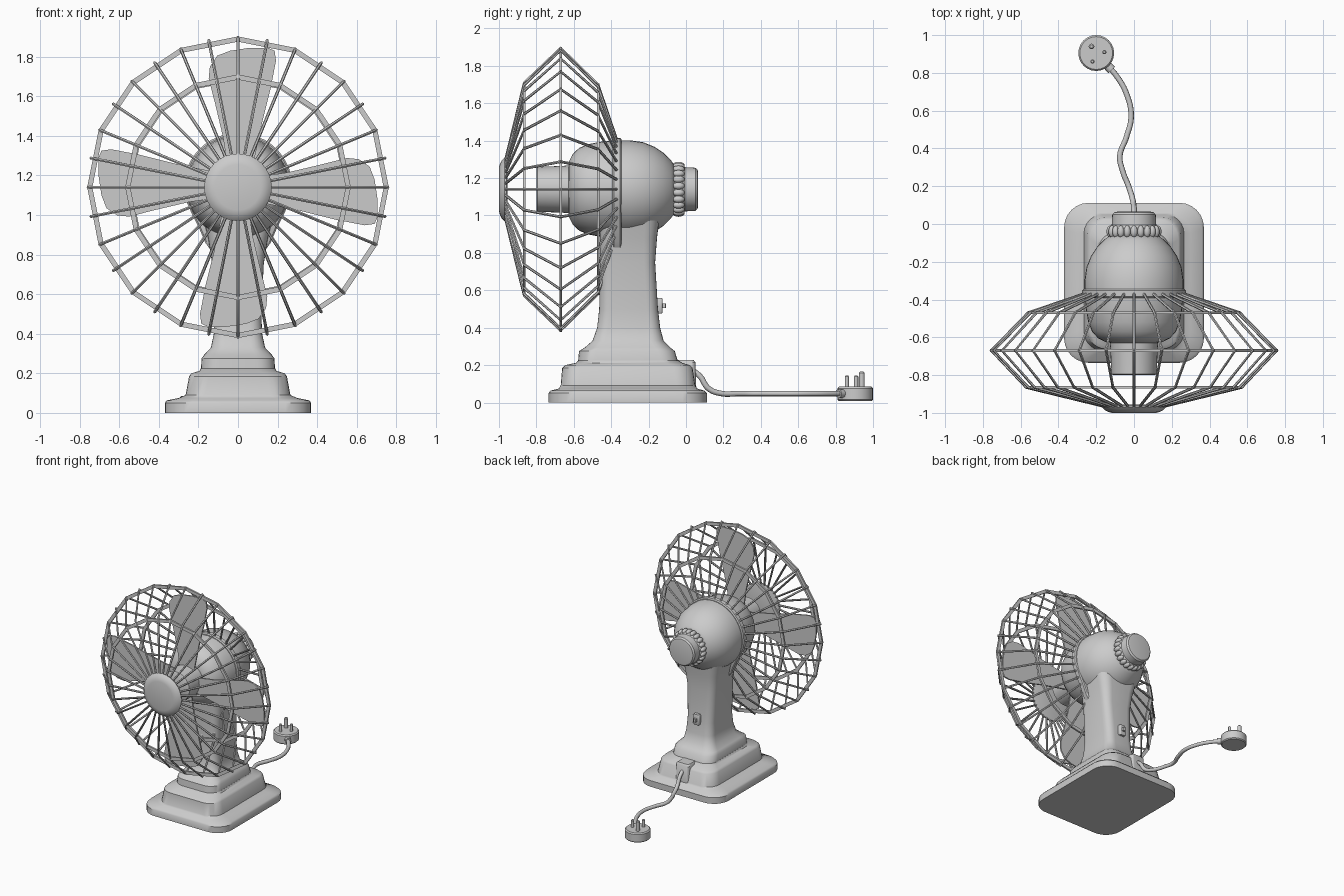
import bpy, bmesh, math
from math import sin, cos, pi
from mathutils import Vector

if "Cube" in bpy.data.objects:
    bpy.data.objects.remove(bpy.data.objects["Cube"])

AXIS_Z = 1.14


def finish(name, bm, angle=35):
    bmesh.ops.recalc_face_normals(bm, faces=bm.faces)
    me = bpy.data.meshes.new(name)
    bm.to_mesh(me)
    bm.free()
    ob = bpy.data.objects.new(name, me)
    bpy.context.collection.objects.link(ob)
    select(ob)
    if angle:
        bpy.ops.object.shade_smooth_by_angle(angle=math.radians(angle))
    return ob


def select(ob):
    bpy.ops.object.select_all(action='DESELECT')
    ob.select_set(True)
    bpy.context.view_layer.objects.active = ob


def loft(name, rings, closed=False, angle=35):
    """Skin equal-length point rings; cap the ends unless closed."""
    bm = bmesh.new()
    vs = [[bm.verts.new(p) for p in r] for r in rings]
    n = len(vs[0])
    pairs = list(zip(vs, vs[1:])) + ([(vs[-1], vs[0])] if closed else [])
    for a, b in pairs:
        for i in range(n):
            j = (i + 1) % n
            bm.faces.new((a[i], a[j], b[j], b[i]))
    if not closed:
        bm.faces.new(vs[0])
        bm.faces.new(vs[-1])
    return finish(name, bm, angle)


def polar(r, a, y):
    return (r * sin(a), y, AXIS_Z + r * cos(a))


def lathe(name, profile, n=40, closed=False, angle=35):
    """Turn (y, radius) points around the fan axis."""
    return loft(name, [[polar(r, 2 * pi * i / n, y) for i in range(n)] for y, r in profile],
                closed, angle)


def rounded_rect(z, hx, y0, y1, rad, steps=6):
    pts = []
    for k, (sx, cy) in enumerate([(1, y1 - rad), (-1, y1 - rad), (-1, y0 + rad), (1, y0 + rad)]):
        for s in range(steps + 1):
            a = (k + s / steps) * pi / 2
            pts.append((sx * (hx - rad) + rad * cos(a), cy + rad * sin(a), z))
    return pts


def stack(name, sections, angle=40):
    return loft(name, [rounded_rect(*s) for s in sections], angle=angle)


def tubes(name, paths, radius, kind='POLY', res=1):
    """Round wires along point paths, converted to mesh."""
    cu = bpy.data.curves.new(name, 'CURVE')
    cu.dimensions = '3D'
    cu.bevel_depth, cu.bevel_resolution, cu.use_fill_caps = radius, res, True
    for path in paths:
        sp = cu.splines.new(kind)
        if kind == 'BEZIER':
            sp.bezier_points.add(len(path) - 1)
            for bp, p in zip(sp.bezier_points, path):
                bp.co = p
                bp.handle_left_type = bp.handle_right_type = 'AUTO'
            sp.resolution_u = 6
        else:
            sp.points.add(len(path) - 1)
            for pt, p in zip(sp.points, path):
                pt.co = (*p, 1)
    ob = bpy.data.objects.new(name, cu)
    bpy.context.collection.objects.link(ob)
    select(ob)
    bpy.ops.object.convert(target='MESH')
    bpy.ops.object.shade_smooth_by_angle(angle=math.radians(50))
    return ob


def upright(name, x, y, profile, n=24):
    """Turn (z, radius) points around a vertical axis."""
    return loft(name, [[(x + r * cos(2 * pi * i / n), y + r * sin(2 * pi * i / n), z)
                        for i in range(n)] for z, r in profile])


# Stepped base
stack('base', [
    (0.0, 0.37, -0.735, 0.112, 0.13), (0.05, 0.37, -0.735, 0.112, 0.13),
    (0.063, 0.36, -0.725, 0.10, 0.13), (0.075, 0.30, -0.68, 0.06, 0.11),
    (0.09, 0.265, -0.67, 0.05, 0.10), (0.185, 0.247, -0.662, 0.035, 0.10),
    (0.20, 0.235, -0.645, 0.02, 0.10), (0.212, 0.195, -0.59, -0.02, 0.09),
    (0.225, 0.188, -0.575, -0.04, 0.09)])

# Neck flaring out of the base and into the motor
stack('neck', [
    (0.21, 0.188, -0.578, -0.04, 0.09), (0.275, 0.184, -0.572, -0.06, 0.09),
    (0.295, 0.17, -0.54, -0.085, 0.08), (0.33, 0.137, -0.50, -0.12, 0.07),
    (0.40, 0.122, -0.475, -0.138, 0.06), (0.50, 0.118, -0.464, -0.15, 0.06),
    (0.75, 0.13, -0.46, -0.165, 0.06), (0.88, 0.15, -0.46, -0.155, 0.07),
    (1.0, 0.18, -0.47, -0.14, 0.08)])

# Motor housing, hub and rear knob
lathe('motor_housing', [
    (-0.63, 0.12), (-0.625, 0.15), (-0.605, 0.19), (-0.57, 0.222), (-0.52, 0.242),
    (-0.45, 0.255), (-0.37, 0.262), (-0.30, 0.262), (-0.23, 0.252), (-0.17, 0.228),
    (-0.12, 0.195), (-0.08, 0.155), (-0.06, 0.125)])
lathe('blade_hub', [(-0.80, 0.112), (-0.795, 0.12), (-0.66, 0.125), (-0.60, 0.13)])
lathe('rear_knob', [(-0.08, 0.125), (-0.02, 0.13), (-0.005, 0.118), (0.05, 0.115),
                    (0.062, 0.105), (0.065, 0.09)])
bm = bmesh.new()
for i in range(22):
    res = bmesh.ops.create_uvsphere(bm, u_segments=10, v_segments=8, radius=1)
    c = Vector(polar(0.128, 2 * pi * i / 22, -0.04))
    for v in res['verts']:
        v.co = Vector((v.co.x * 0.019, v.co.y * 0.033, v.co.z * 0.019)) + c
finish('knob_grips', bm, 60)

# Teardrop flange around the motor, running down the neck
half = [(0.275 * sin(a), 0.275 * cos(a)) for a in (i * pi / 18 for i in range(11))]
half += [(0.235, -0.13), (0.195, -0.21), (0.165, -0.28), (0.14, -0.315), (0.09, -0.33)]
outline = half + [(-x, z) for x, z in reversed(half[1:])]
loft('motor_flange', [[(x * s, y, AXIS_Z + z * s) for x, z in outline]
                      for y, s in ((-0.392, 0.97), (-0.385, 1), (-0.352, 1), (-0.345, 0.97))])

# Four flat blades
shape = [(-0.05, 0.08), (-0.075, 0.25), (-0.115, 0.42), (-0.148, 0.55), (-0.142, 0.61),
         (-0.105, 0.665), (-0.04, 0.69), (0.06, 0.705), (0.15, 0.705), (0.185, 0.69),
         (0.192, 0.64), (0.165, 0.50), (0.12, 0.32), (0.07, 0.08)]
for k in range(4):
    ca, sa = cos(k * pi / 2), sin(k * pi / 2)
    loft(f'blade_{k + 1}', [[(x * ca - z * sa, y, AXIS_Z + x * sa + z * ca) for x, z in shape]
                            for y in (-0.675, -0.663)])

# Cage: 32 bent wires, three 16-sided rings, front cap
side = [(-0.972, 0.13), (-0.865, 0.57), (-0.67, 0.757), (-0.47, 0.56), (-0.37, 0.265)]
tubes('cage_wires', [[polar(r, 2 * pi * i / 32, y) for y, r in side] for i in range(32)], 0.008)
for name, y, r in (('front', -0.865, 0.57), ('outer', -0.67, 0.762), ('back', -0.47, 0.565)):
    lathe(f'cage_{name}_ring', [(y - 0.007, r - 0.026), (y - 0.007, r),
                                (y + 0.007, r), (y + 0.007, r - 0.026)], 16, True, 20)
lathe('cage_front_cap', [(-0.955, 0.15), (-0.96, 0.168), (-0.97, 0.17), (-0.985, 0.155),
                         (-0.995, 0.135), (-1.0, 0.115)])

# Switch on the back of the neck
stack('switch_plate', [(0.475, 0.022, -0.17, -0.128, 0.01), (0.485, 0.028, -0.17, -0.125, 0.01),
                       (0.55, 0.028, -0.17, -0.125, 0.01), (0.56, 0.022, -0.17, -0.128, 0.01)])
stack('switch_toggle', [(0.505, 0.011, -0.14, -0.108, 0.005), (0.53, 0.011, -0.14, -0.108, 0.005)])

# Cable outlet, cable and plug
stack('cable_outlet', [(0.08, 0.06, -0.06, 0.055, 0.02), (0.215, 0.06, -0.06, 0.05, 0.02),
                       (0.228, 0.05, -0.06, 0.04, 0.02)])
tubes('cable', [[(0, 0.03, 0.175), (0, 0.075, 0.14), (-0.005, 0.12, 0.075), (-0.025, 0.19, 0.048),
                 (-0.06, 0.28, 0.048), (-0.075, 0.36, 0.048), (-0.04, 0.46, 0.048),
                 (-0.015, 0.57, 0.048), (-0.04, 0.69, 0.048), (-0.09, 0.78, 0.048),
                 (-0.15, 0.85, 0.048)]], 0.015, 'BEZIER', 2)
tubes('cable_boot', [[(-0.118, 0.815, 0.048), (-0.16, 0.86, 0.048)]], 0.024, res=3)
upright('plug_body', -0.2, 0.905, [(0.008, 0.088), (0.015, 0.095), (0.076, 0.095), (0.085, 0.087)])
for i, (x, y, top) in enumerate([(-0.225, 0.94, 0.165), (-0.157, 0.91, 0.145), (-0.22, 0.86, 0.145)]):
    r = 0.015 if i == 0 else 0.011
    upright(f'plug_pin_{i + 1}', x, y, [(0.08, r), (top - 0.006, r), (top, r * 0.6)], 12)
